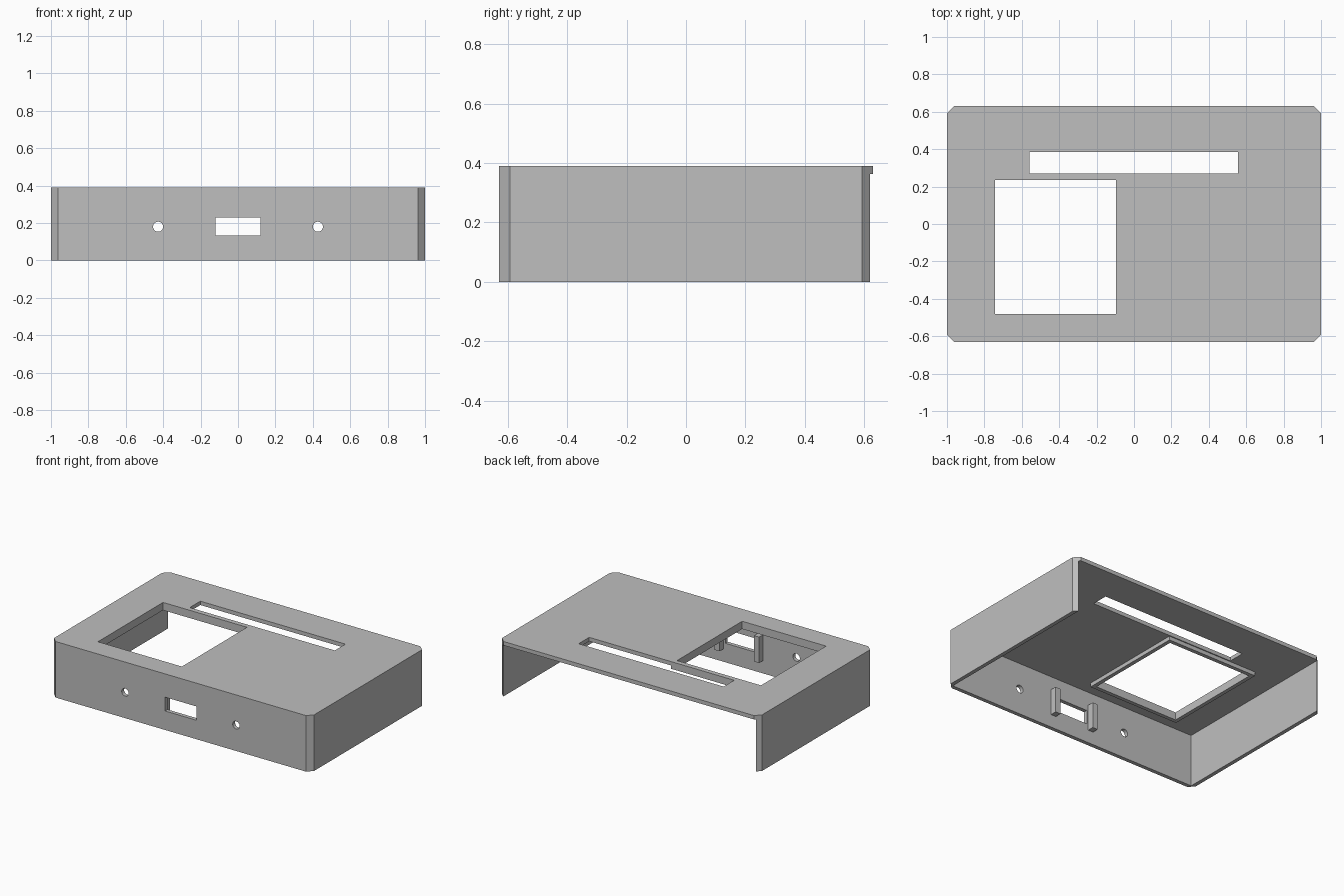
import bpy, bmesh, math
from mathutils import Matrix

if "Cube" in bpy.data.objects:
    bpy.data.objects.remove(bpy.data.objects["Cube"])

HX, HY, H = 1.0, 0.63, 0.39      # half width, half depth, height
T, C = 0.027, 0.037              # wall thickness, corner chamfer

grey = bpy.data.materials.new("case grey")
grey.diffuse_color = (0.52, 0.52, 0.52, 1)
grey.use_nodes = True
grey.node_tree.nodes["Principled BSDF"].inputs["Base Color"].default_value = grey.diffuse_color


def make(name, bm, cutter=False):
    bmesh.ops.recalc_face_normals(bm, faces=bm.faces)
    me = bpy.data.meshes.new(name)
    bm.to_mesh(me)
    bm.free()
    ob = bpy.data.objects.new(name, me)
    bpy.context.collection.objects.link(ob)
    me.materials.append(grey)
    if cutter:
        ob.hide_render = True
        ob.hide_set(True)
        ob.display_type = 'WIRE'
    return ob


def box(name, x0, x1, y0, y1, z0, z1, cutter=False):
    bm = bmesh.new()
    m = (Matrix.Translation(((x0 + x1) / 2, (y0 + y1) / 2, (z0 + z1) / 2))
         @ Matrix.Diagonal((x1 - x0, y1 - y0, z1 - z0, 1)))
    bmesh.ops.create_cube(bm, size=1, matrix=m)
    return make(name, bm, cutter)


def cut(ob, tool):
    mod = ob.modifiers.new(tool.name, 'BOOLEAN')
    mod.operation = 'DIFFERENCE'
    mod.solver = 'EXACT'
    mod.object = tool


# Case: chamfered outline extruded upward
bm = bmesh.new()
outline = [(HX, -HY + C), (HX, HY - C), (HX - C, HY), (-HX + C, HY),
           (-HX, HY - C), (-HX, -HY + C), (-HX + C, -HY), (HX - C, -HY)]
face = bm.faces.new([bm.verts.new((x, y, 0)) for x, y in outline])
ext = bmesh.ops.extrude_face_region(bm, geom=[face])
bmesh.ops.translate(bm, vec=(0, 0, H),
                    verts=[v for v in ext["geom"] if isinstance(v, bmesh.types.BMVert)])
case = make("case", bm)

# Hollow interior, open at the bottom and back
cut(case, box("interior_cutter", -HX + T, HX - T, -HY + T, HY + 0.2, -0.2, H - T, True))

# Top openings
WX0, WX1, WY0, WY1 = -0.742, -0.096, -0.48, 0.236
window = box("window_cutter", WX0, WX1, WY0, WY1, 0.28, 0.5, True)
cut(case, window)
cut(case, box("slot_cutter", -0.56, 0.556, 0.27, 0.386, 0.3, 0.5, True))

# Front port and round screw holes
cut(case, box("port_cutter", -0.12, 0.12, -0.7, -0.55, 0.132, 0.228, True))
for x, side in ((-0.427, "left"), (0.427, "right")):
    bm = bmesh.new()
    bmesh.ops.create_cone(bm, cap_ends=True, segments=24, radius1=0.027, radius2=0.027, depth=0.2,
                          matrix=Matrix.Translation((x, -HY, 0.18)) @ Matrix.Rotation(math.pi / 2, 4, 'X'))
    cut(case, make(side + "_hole_cutter", bm, True))

# Lip hanging below the window edge
lip = box("window_lip", WX0 - T, WX1 + T, WY0 - T, WY1 + T, H - 2 * T, H - T, False)
cut(lip, window)

# Posts beside the port, inside the front wall
for s, side in ((-1, "left"), (1, "right")):
    xs = sorted((s * 0.132, s * 0.172))
    box(side + "_post", xs[0], xs[1], -HY + T, -HY + T + 0.045, 0.09, 0.27)
